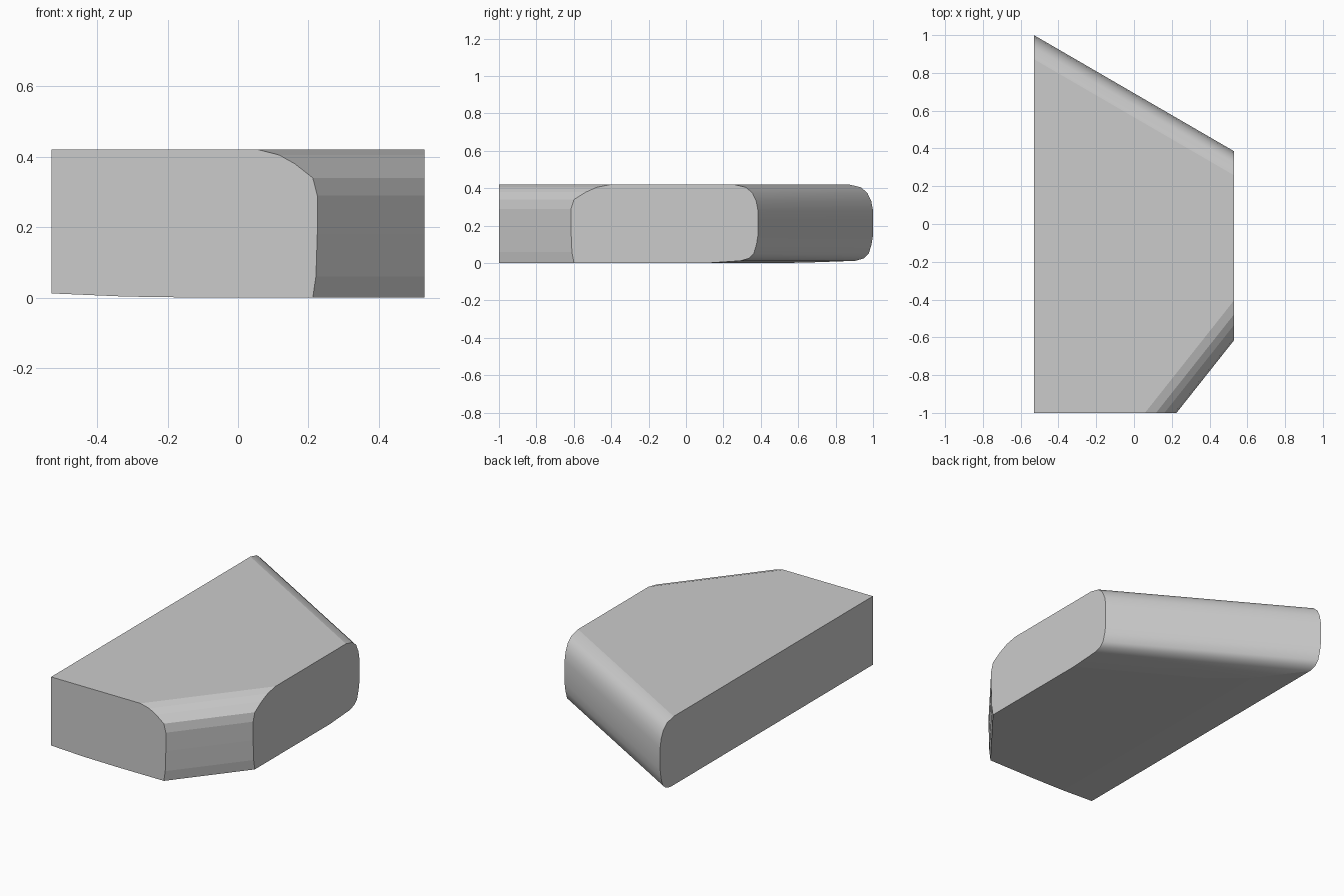
import bpy, bmesh, math
from mathutils import Vector

if "Cube" in bpy.data.objects:
    bpy.data.objects.remove(bpy.data.objects["Cube"])

W, L, H = 0.53, 1.0, 0.42

bm = bmesh.new()


def cut(point, normal):
    """Slice off everything beyond the plane and cap the opening."""
    res = bmesh.ops.bisect_plane(bm, geom=bm.verts[:] + bm.edges[:] + bm.faces[:],
                                 plane_co=point, plane_no=normal,
                                 dist=1e-6, clear_outer=True)
    edges = [e for e in bm.edges if e.is_boundary]
    if edges:
        bmesh.ops.edgeloop_fill(bm, edges=edges)


def cut_profile(start, end, profile):
    """Shape one side with a convex profile of (inset, z) points, bottom to top."""
    start, end = Vector((*start, 0)), Vector((*end, 0))
    along = (end - start).normalized()
    out = along.cross(Vector((0, 0, 1)))
    up = Vector((0, 0, 1))
    for (d0, z0), (d1, z1) in zip(profile, profile[1:]):
        normal = out * (z1 - z0) + up * (d1 - d0)
        cut(start - out * d0 + up * z0, normal.normalized())


# Plain slab
bmesh.ops.create_cube(bm, size=1)
for v in bm.verts:
    v.co = Vector((v.co.x * 2 * W, v.co.y * 2 * L, (v.co.z + 0.5) * H))

# Slight lift of the underside toward the left edge
cut_profile((-W, L), (-W, -L), [(0, 0.012), (0.21, 0.003)][::-1])
cut_profile((-W, L), (-W, -L), [(0.42, 0), (0.21, 0.003)])

# Front right corner: broad rounding above, nearly straight below
cut_profile((0.225, -L), (W, -0.615),
            [(0.010, 0), (0.003, 0.06), (0, 0.18), (0, 0.29), (0.010, 0.34),
             (0.050, 0.38), (0.085, 0.405), (0.131, 0.42)])

# Long slanted back side, rounded above and below
cut_profile((W, 0.385), (-W, L),
            [(0.24, 0), (0.082, 0.012), (0.043, 0.025), (0.020, 0.05),
             (0.007, 0.10), (0, 0.15), (0, 0.28), (0.008, 0.33),
             (0.026, 0.375), (0.056, 0.405), (0.110, 0.42)])

bmesh.ops.recalc_face_normals(bm, faces=bm.faces[:])
mesh = bpy.data.meshes.new("wedge_block")
bm.to_mesh(mesh)
bm.free()
block = bpy.data.objects.new("wedge_block", mesh)
bpy.context.collection.objects.link(block)

# Smooth the rounded back side, keep all other faces flat
bpy.context.view_layer.objects.active = block
block.select_set(True)
bpy.ops.object.shade_smooth_by_angle(angle=math.radians(32))
for p in mesh.polygons:
    p.use_smooth = p.normal.x > 0.03 and p.normal.y > 0.03
